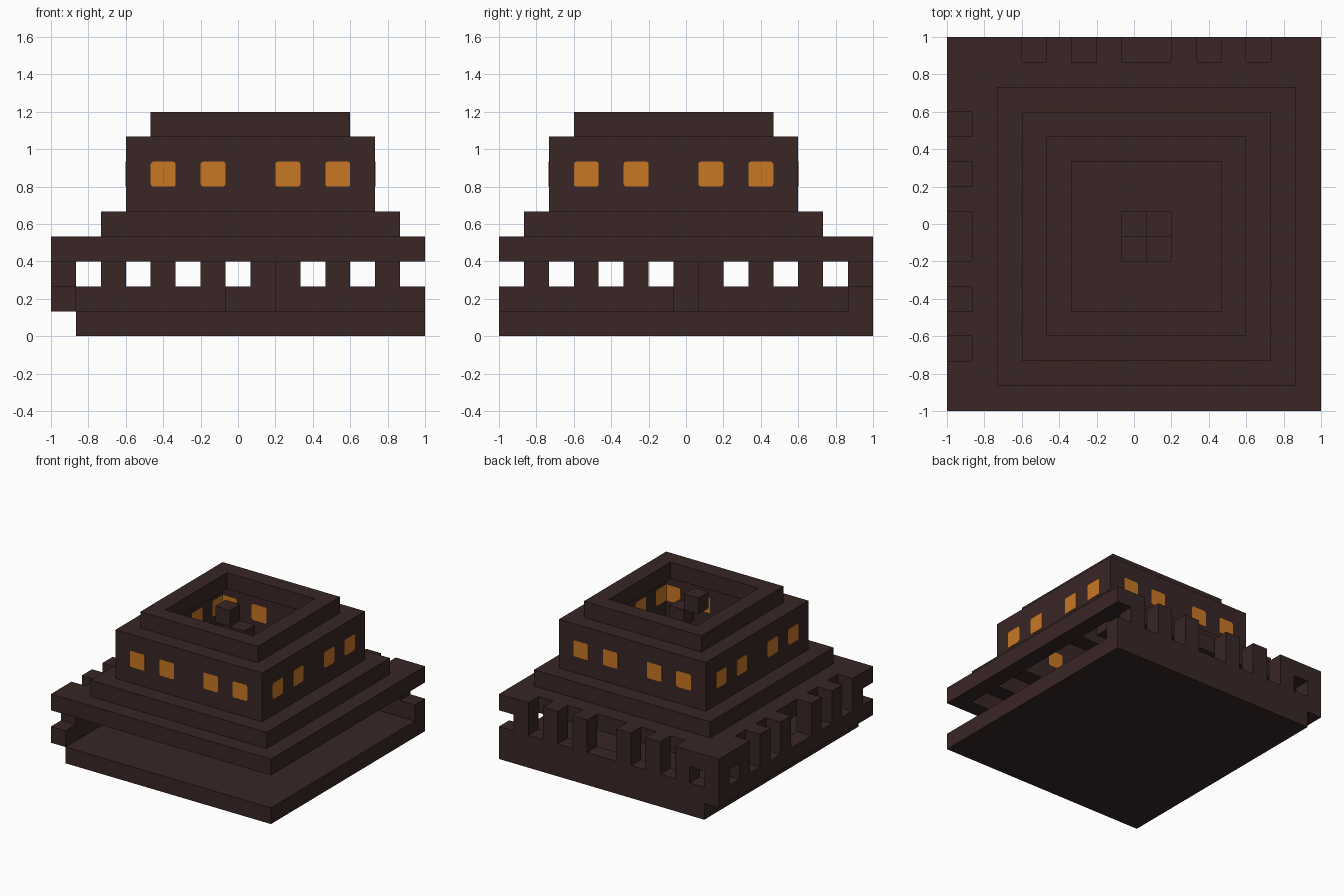
import bpy
import bmesh
from mathutils import Vector

if "Cube" in bpy.data.objects:
    bpy.data.objects.remove(bpy.data.objects["Cube"], do_unlink=True)

U = 2 / 15  # size of one block


def material(name, rgb):
    m = bpy.data.materials.new(name)
    m.use_nodes = True
    m.diffuse_color = (*rgb, 1)
    m.node_tree.nodes["Principled BSDF"].inputs["Base Color"].default_value = (*rgb, 1)
    return m


STONE = material("dark brown stone", (0.041, 0.019, 0.019))
GLOW = material("amber glow", (0.58, 0.185, 0.018))


def grid(x, y, z):
    """Block coordinates to world space."""
    return Vector((x * U - 1, y * U - 1, z * U))


def finish(bm, name, mat):
    bmesh.ops.recalc_face_normals(bm, faces=bm.faces)
    mesh = bpy.data.meshes.new(name)
    bm.to_mesh(mesh)
    bm.free()
    mesh.materials.append(mat)
    obj = bpy.data.objects.new(name, mesh)
    bpy.context.collection.objects.link(obj)
    return obj


def add_box(bm, lo, hi):
    a, b = grid(*lo), grid(*hi)
    verts = bmesh.ops.create_cube(bm, size=1)["verts"]
    for v in verts:
        v.co = (a + b) / 2 + v.co * (b - a)
    return verts


def boxes(name, spans, mat=STONE):
    bm = bmesh.new()
    for lo, hi in spans:
        add_box(bm, lo, hi)
    return finish(bm, name, mat)


def ring(name, step, z0, z1):
    """Square ring one block thick, stepped inwards around the tower axis."""
    bm = bmesh.new()
    loops = []
    for k, z in ((step, z0), (step, z1), (step + 1, z1), (step + 1, z0)):
        x0, x1, y0, y1 = k, 16 - k, k - 1, 15 - k
        corners = ((x0, y0), (x1, y0), (x1, y1), (x0, y1))
        loops.append([bm.verts.new(grid(x, y, z)) for x, y in corners])
    for i in range(4):
        a, b = loops[i], loops[(i + 1) % 4]
        for j in range(4):
            n = (j + 1) % 4
            bm.faces.new((a[j], a[n], b[n], b[j]))
    return finish(bm, name, STONE)


# Base and stepped tower
boxes("base_slab", [((1, 0, 0), (15, 15, 1))])
ring("eave_ring", 1, 3, 4)
ring("step_ring", 2, 4, 5)
ring("tower_wall", 3, 5, 8)
ring("top_rim", 4, 8, 9)

# Notched parapets along the back and the right side
curb_back, curb_side = ((0, 14, 1), (15, 15, 2)), ((0, 0, 1), (1, 14, 2))
posts = (0, 2, 4, 6, 9, 11, 13)
caps = ((0, 3), (4, 5), (6, 7), (9, 10), (11, 12), (13, 15))
back = [curb_back] + [((i, 14, 2), (i + 1, 15, 3)) for i in posts]
back += [((a, 14, 3), (b, 15, 4)) for a, b in caps]
side = [curb_side] + [((0, 14 - i, 2), (1, 15 - i, 3)) for i in posts[1:]]
side += [((0, 15 - b, 3), (1, 15 - max(a, 1), 4)) for a, b in caps]
boxes("back_parapet", back)
boxes("side_parapet", side)

# Spiral stair in the middle of the tower
turn = ((7, 7), (8, 7), (8, 6), (7, 6))
stair = [((8, 7, 1), (9, 8, 2))]
for level in range(1, 9):
    x, y = turn[(level - 1) % 4]
    stair.append(((x, y, level), (x + 1, y + 1, level + 1)))
boxes("spiral_stair", stair)


# Glowing windows with rounded corners, passing through the wall
def window(name, lo, hi, axis):
    bm = bmesh.new()
    add_box(bm, lo, hi)
    edges = [e for e in bm.edges
             if abs((e.verts[0].co - e.verts[1].co)[axis]) > U / 2]
    bmesh.ops.bevel(bm, geom=edges, offset=0.014, segments=3, profile=0.5,
                    affect="EDGES")
    finish(bm, name, GLOW)


P = 0.02  # slight projection from the wall
for i in (4, 6, 9, 11):
    window("front_window", (i, 2 - P, 6), (i + 1, 3 + P, 7), 1)
    window("back_window", (i, 11 - P, 6), (i + 1, 12 + P, 7), 1)
    window("right_window", (3 - P, i - 1, 6), (4 + P, i, 7), 0)
    window("left_window", (12 - P, i - 1, 6), (13 + P, i, 7), 0)
